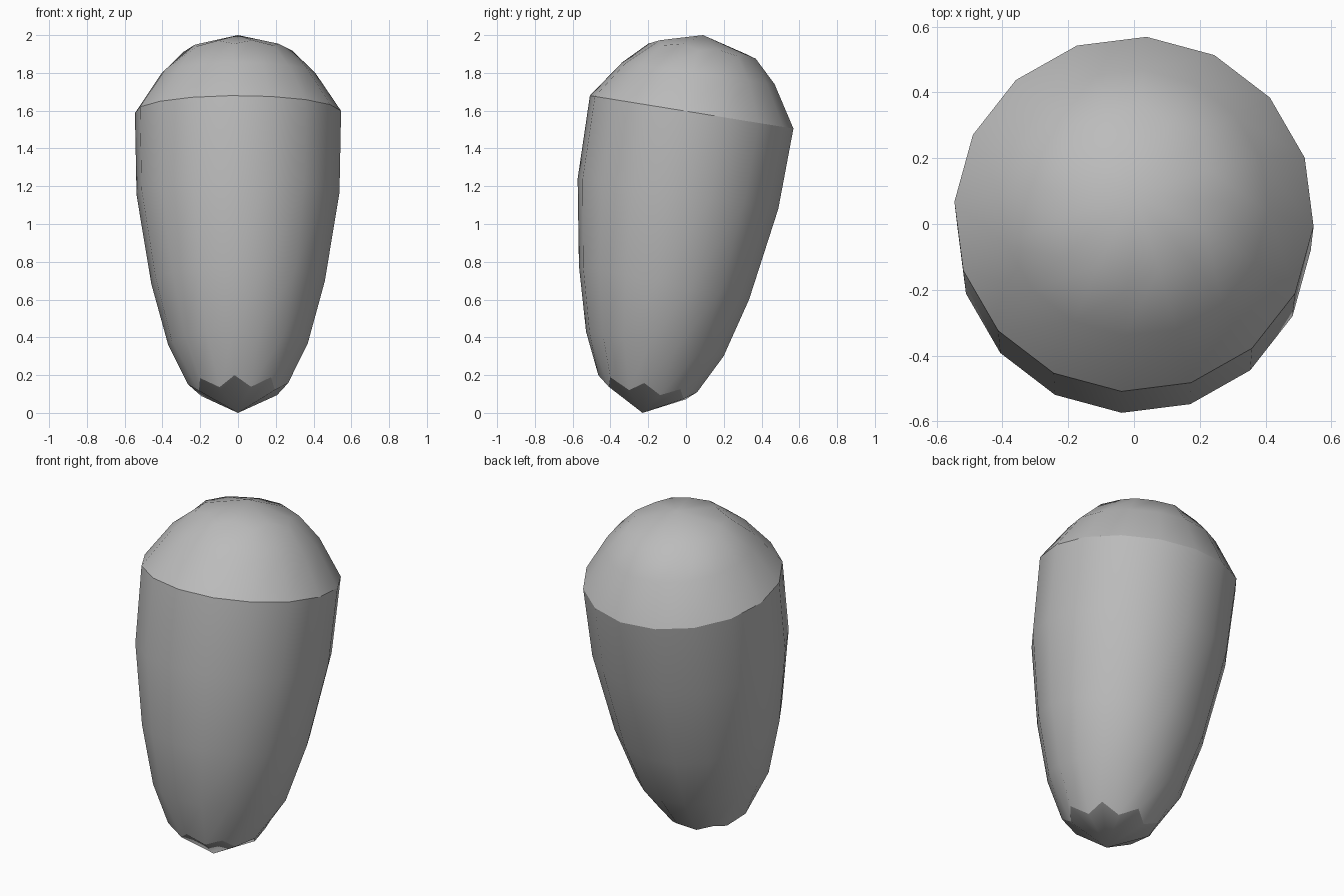
import bpy, bmesh, math
from mathutils import Vector

cube = bpy.data.objects.get("Cube")
if cube:
    bpy.data.objects.remove(cube, do_unlink=True)

SIDES = 16
TURN = math.radians(-94)

grey = bpy.data.materials.new("plain grey")
grey.use_nodes = True
colour = (0.5, 0.5, 0.5, 1)
grey.diffuse_color = colour
grey.node_tree.nodes["Principled BSDF"].inputs["Base Color"].default_value = colour


def add_ring(bm, front, back, odd=None):
    """Tilted ring through a front and a back (y, z) point; odd corners may use another pair."""
    verts = []
    for i in range(SIDES):
        (fy, fz), (by, bz) = odd if odd and i % 2 else (front, back)
        a = TURN + math.tau * i / SIDES
        radius = math.hypot(by - fy, bz - fz) / 2
        t = math.sin(a) / 2
        verts.append(bm.verts.new((radius * math.cos(a),
                                   (fy + by) / 2 + t * (by - fy),
                                   (fz + bz) / 2 + t * (bz - fz))))
    return verts


def bridge(bm, low, high):
    for i in range(SIDES):
        j = (i + 1) % SIDES
        bm.faces.new((low[i], low[j], high[j], high[i]))


def close_pole(bm, ring, pole):
    """Kite-shaped faces from the zigzag ring to the pole."""
    tip = bm.verts.new((0, *pole))
    for i in range(0, SIDES, 2):
        bm.faces.new((tip, ring[i - 1], ring[i], ring[i + 1]))


# One closed capsule, lofted through tilted rings from bottom to top
bm = bmesh.new()
bottom = add_ring(bm, (-0.465, 0.20), (0.06, 0.11), odd=((-0.42, 0.14), (0.01, 0.07)))
rings = [bottom]
for front, back in (
    ((-0.53, 0.43), (0.20, 0.30)),
    ((-0.568, 0.78), (0.335, 0.60)),
    ((-0.575, 1.24), (0.49, 1.08)),
    ((-0.51, 1.68), (0.57, 1.505)),
    ((-0.34, 1.855), (0.47, 1.74)),
):
    rings.append(add_ring(bm, front, back))
top = add_ring(bm, (-0.20, 1.955), (0.37, 1.875), odd=((-0.15, 1.975), (0.325, 1.90)))
rings.append(top)
for low, high in zip(rings, rings[1:]):
    bridge(bm, low, high)
close_pole(bm, bottom, (-0.23, 0))
close_pole(bm, top, (0.09, 2.0))
bmesh.ops.recalc_face_normals(bm, faces=bm.faces)

# Smooth shading, creased at the dome seam and around the bottom cap
for face in bm.faces:
    face.smooth = True
seam = rings[4]
for ring in (bottom, seam):
    for i in range(SIDES):
        edge = bm.edges.get((ring[i - 1], ring[i]))
        edge.smooth = False

mesh = bpy.data.meshes.new("capsule_body")
bm.to_mesh(mesh)
bm.free()
mesh.materials.append(grey)
capsule = bpy.data.objects.new("capsule_body", mesh)
bpy.context.collection.objects.link(capsule)
